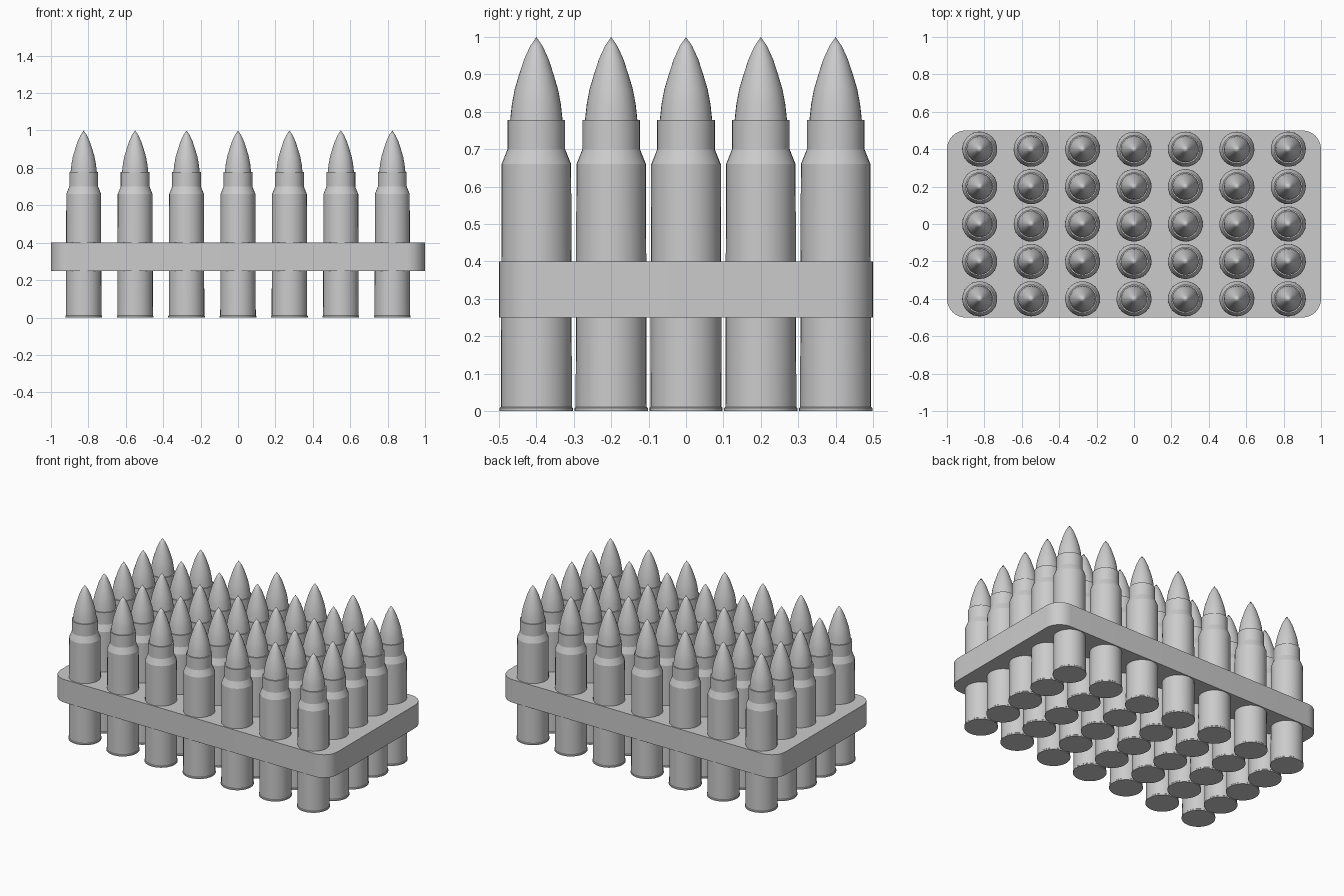
import bpy, bmesh, math

if "Cube" in bpy.data.objects:
    bpy.data.objects.remove(bpy.data.objects["Cube"])

COLS, ROWS = 7, 5
STEP_X, STEP_Y = 0.275, 0.2
SIDES = 32

# Radius / height profile of one cartridge, from base to tip
profile = [(0, 0), (0.098, 0), (0.098, 0.008), (0.095, 0.011),
           (0.093, 0.66), (0.077, 0.70), (0.077, 0.778), (0.070, 0.778),
           (0.0655, 0.82), (0.058, 0.86), (0.046, 0.90), (0.033, 0.94),
           (0.017, 0.975), (0, 1.0)]


def link(name, mesh, location=(0, 0, 0)):
    obj = bpy.data.objects.new(name, mesh)
    obj.location = location
    bpy.context.collection.objects.link(obj)
    return obj


def smooth(obj, degrees):
    bpy.ops.object.select_all(action='DESELECT')
    obj.select_set(True)
    bpy.context.view_layer.objects.active = obj
    bpy.ops.object.shade_smooth_by_angle(angle=math.radians(degrees))


def lathe(name, points):
    bm = bmesh.new()
    verts = [bm.verts.new((r, 0, z)) for r, z in points]
    edges = [bm.edges.new(pair) for pair in zip(verts, verts[1:])]
    bmesh.ops.spin(bm, geom=verts + edges, cent=(0, 0, 0), axis=(0, 0, 1),
                   angle=2 * math.pi, steps=SIDES)
    bmesh.ops.remove_doubles(bm, verts=bm.verts, dist=0.0001)
    bmesh.ops.recalc_face_normals(bm, faces=bm.faces)
    mesh = bpy.data.meshes.new(name)
    bm.to_mesh(mesh)
    bm.free()
    return mesh


# Cartridges: one lathed mesh shared by the whole grid
cartridge_mesh = lathe("cartridge", profile)
for i in range(COLS):
    for j in range(ROWS):
        spot = ((i - (COLS - 1) / 2) * STEP_X, (j - (ROWS - 1) / 2) * STEP_Y, 0)
        cartridge = link(f"cartridge_{i + 1}_{j + 1}", cartridge_mesh, spot)
smooth(cartridge, 20)

# Tray: slab with rounded vertical corners
bm = bmesh.new()
bmesh.ops.create_cube(bm, size=1)
bmesh.ops.scale(bm, vec=(2.0, 1.0, 0.15), verts=bm.verts)
bmesh.ops.translate(bm, vec=(0, 0, 0.325), verts=bm.verts)
corners = [e for e in bm.edges if abs(e.verts[0].co.z - e.verts[1].co.z) > 0.1]
bmesh.ops.bevel(bm, geom=corners, offset=0.1, offset_type='OFFSET',
                segments=8, profile=0.5, affect='EDGES')
tray_mesh = bpy.data.meshes.new("tray")
bm.to_mesh(tray_mesh)
bm.free()
smooth(link("tray", tray_mesh), 30)
